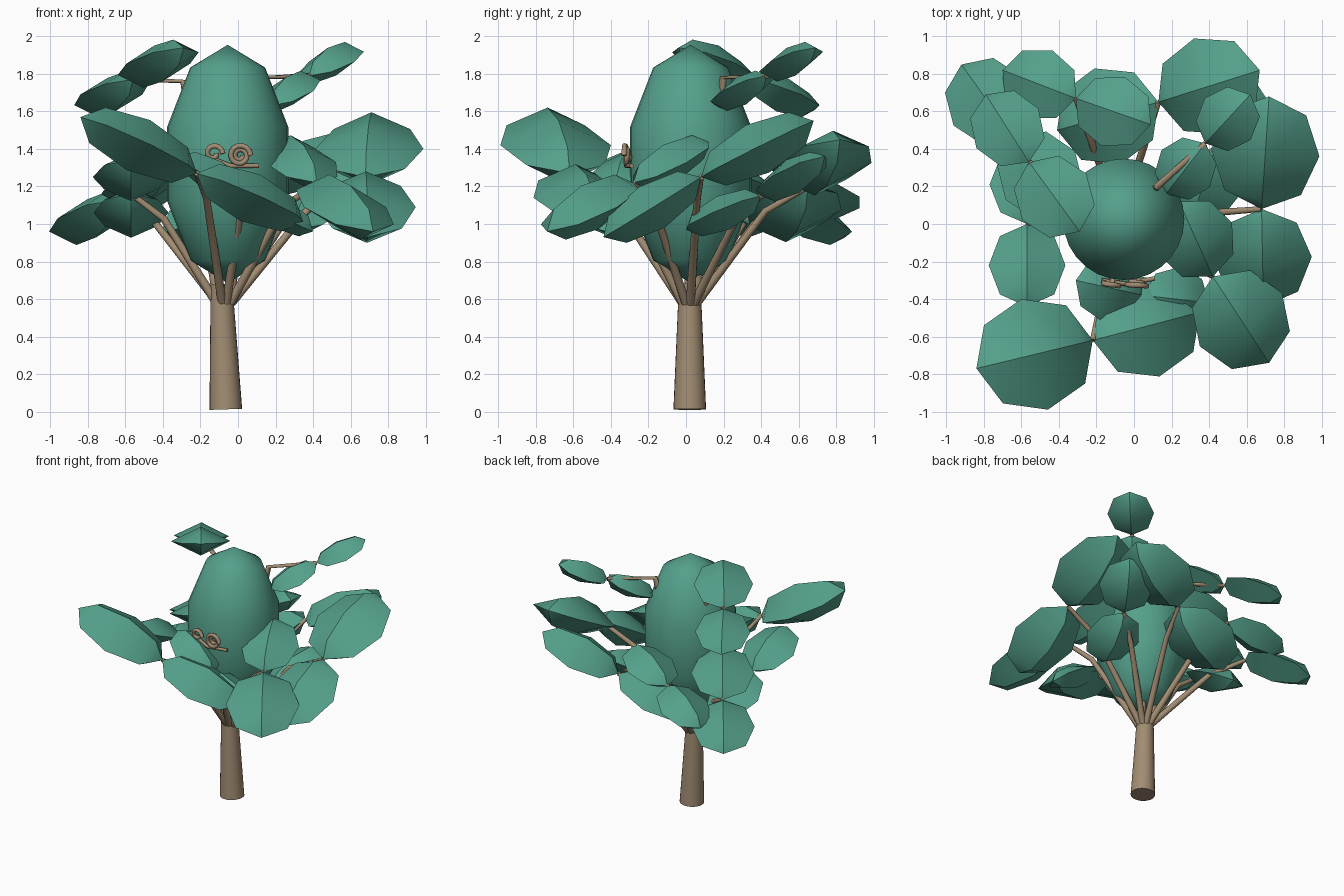
import bpy, bmesh, math
from mathutils import Vector, Matrix

if "Cube" in bpy.data.objects:
    bpy.data.objects.remove(bpy.data.objects["Cube"])


def material(name, rgb):
    m = bpy.data.materials.new(name)
    m.diffuse_color = (*rgb, 1)
    m.use_nodes = True
    m.node_tree.nodes["Principled BSDF"].inputs["Base Color"].default_value = m.diffuse_color
    return m


GREEN = material("leaf green", (0.09, 0.35, 0.26))
BROWN = material("bark brown", (0.36, 0.265, 0.17))


def finish(name, bm, mat, angle=None):
    bmesh.ops.recalc_face_normals(bm, faces=bm.faces)
    for f in bm.faces:
        f.smooth = True
    mesh = bpy.data.meshes.new(name)
    bm.to_mesh(mesh)
    bm.free()
    mesh.materials.append(mat)
    ob = bpy.data.objects.new(name, mesh)
    bpy.context.collection.objects.link(ob)
    if angle:
        bpy.ops.object.select_all(action='DESELECT')
        ob.select_set(True)
        bpy.context.view_layer.objects.active = ob
        bpy.ops.object.shade_smooth_by_angle(angle=math.radians(angle))
    return ob


def leaf(name, base, tip):
    """Four-sided lens with sharp lengthwise ridges, running from base to tip."""
    a, b = Vector(base), Vector(tip)
    axis = b - a
    length = axis.length
    axis.normalize()
    side = axis.cross(Vector((0, 0, 1))).normalized()
    up = side.cross(axis)
    frame = Matrix((side, up, axis)).transposed().to_4x4()
    size = Matrix.Diagonal((length * 0.43, length * 0.21, length * 0.5, 1))
    bm = bmesh.new()
    bmesh.ops.create_uvsphere(bm, u_segments=4, v_segments=4, radius=1)
    for e in bm.edges:
        e.smooth = abs(e.verts[0].co.z - e.verts[1].co.z) < 0.01
    bm.transform(Matrix.Translation((a + b) / 2) @ frame @ size)
    finish(name, bm, GREEN)


def tube(name, points, radii, sides=12):
    """Tapered round tube through the points."""
    pts = [Vector(p) for p in points]
    bm = bmesh.new()
    rings = []
    for i, p in enumerate(pts):
        d = (pts[min(i + 1, len(pts) - 1)] - pts[max(i - 1, 0)]).normalized()
        ref = Vector((0, 1, 0)) if abs(d.y) < 0.9 else Vector((1, 0, 0))
        u = d.cross(ref).normalized()
        v = d.cross(u)
        rings.append([bm.verts.new(p + radii[i] * (u * math.cos(t) + v * math.sin(t)))
                      for t in (2 * math.pi * k / sides for k in range(sides))])
    for r0, r1 in zip(rings, rings[1:]):
        for k in range(sides):
            n = (k + 1) % sides
            bm.faces.new((r0[k], r0[n], r1[n], r1[k]))
    bm.faces.new(rings[0])
    bm.faces.new(rings[-1])
    return finish(name, bm, BROWN, 50)


# Trunk
tube("trunk", [(-0.065, 0.02, 0.012), (-0.088, 0.02, 0.68)], [0.087, 0.058], 24)

# Egg-shaped central crown
bm = bmesh.new()
bmesh.ops.create_uvsphere(bm, u_segments=28, v_segments=5, radius=1,
                          matrix=Matrix.Translation((-0.055, 0.025, 1.32))
                          @ Matrix.Diagonal((0.34, 0.34, 0.635, 1)))
finish("crown", bm, GREEN, 60)

# Branch ends, each with a rising leaf and a drooping leaf: node, tip up, tip down
SPRIGS = {
    "front_left": ((-0.22, -0.62, 1.27), (-0.84, -0.77, 1.57), (0.35, -0.47, 1.01)),
    "right": ((0.68, 0.08, 1.25), (0.72, 0.68, 1.55), (0.69, -0.44, 0.93)),
    "front_right": ((0.42, -0.28, 1.22), (0.24, 0.12, 1.44), (0.72, -0.74, 0.96)),
    "top_right": ((0.38, 0.43, 1.79), (0.62, 0.69, 1.94), (0.17, 0.16, 1.63)),
    "back_right": ((0.13, 0.65, 1.2), (0.67, 0.82, 1.45), (-0.41, 0.5, 0.95)),
    "back_left": ((-0.31, 0.67, 1.23), (0.09, 0.53, 1.38), (-0.70, 0.82, 1.06)),
    "top_left": ((-0.56, 0.33, 1.77), (-0.29, -0.04, 1.94), (-0.79, 0.69, 1.61)),
    "low_left": ((-0.64, 0.46, 1.13), (-0.36, 0.06, 1.32), (-0.92, 0.85, 0.93)),
    "left": ((-0.57, 0.0, 1.16), (-0.57, -0.44, 1.34), (-0.57, 0.42, 0.96)),
    "front": ((0.05, -0.38, 1.15), (-0.31, -0.3, 1.36), (0.40, -0.42, 0.96)),
    "low_right": ((0.43, 0.4, 1.15), (0.66, 0.74, 1.36), (0.30, 0.0, 0.97)),
}
ROOT = Vector((-0.075, 0.02, 0.58))
for key, (node, high, low) in SPRIGS.items():
    leaf("leaf_up_" + key, node, high)
    leaf("leaf_down_" + key, node, low)
    n = Vector(node)
    upper = n.z > 1.5
    out = Vector((n.x - ROOT.x, n.y - ROOT.y, 0)).normalized()
    root = ROOT + out * 0.04
    bend = root.lerp(n, 0.4 if upper else 0.62)
    bend.z = n.z - (0.01 if upper else 0.13)
    tube("branch_" + key, [root, bend, n], [0.024, 0.019, 0.015])

# Curled twigs on the front of the crown
for name, cx, cz, size, turns in (("curl_right", 0.01, 1.365, 0.058, 2),
                                  ("curl_left", -0.13, 1.375, 0.05, 1)):
    steps = 14 * turns
    pts = []
    for i in range(steps + 1):
        t = 2 * math.pi * turns * i / steps
        r = size * (1 - 0.7 * i / steps)
        pts.append((cx + r * math.cos(t), -0.33 + 0.03 * i / steps, cz + r * math.sin(t)))
    tube(name, pts, [0.014] * len(pts), 8)
tube("curl_stem", [(-0.17, -0.3, 1.36), (-0.04, -0.32, 1.31), (0.11, -0.29, 1.31)],
     [0.012] * 3, 8)
